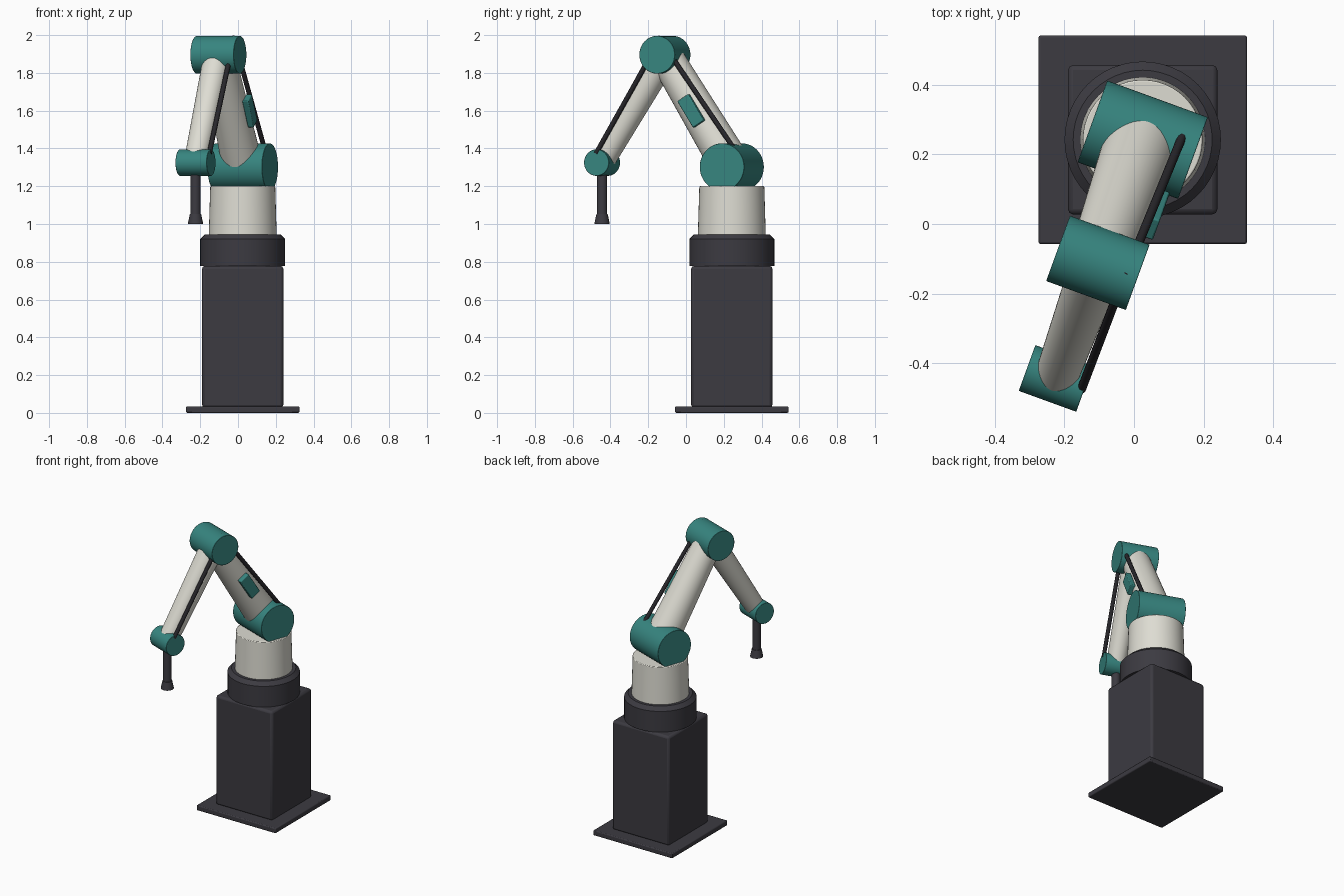
import bpy, bmesh, math
from mathutils import Vector, Matrix

cube = bpy.data.objects.get("Cube")
if cube:
    bpy.data.objects.remove(cube, do_unlink=True)


def material(name, rgb):
    m = bpy.data.materials.new(name)
    m.use_nodes = True
    m.diffuse_color = (*rgb, 1)
    m.node_tree.nodes["Principled BSDF"].inputs["Base Color"].default_value = (*rgb, 1)
    return m


CHARCOAL = material("charcoal", (0.045, 0.043, 0.053))
BLACK = material("black rubber", (0.02, 0.019, 0.023))
IVORY = material("ivory", (0.73, 0.72, 0.65))
TEAL = material("teal", (0.038, 0.235, 0.215))

# Arm frame: the arm swings in a vertical plane turned about the base axis
BASE = Vector((0.025, 0.2425, 0))
TURN = math.radians(-20)
SIDE = Vector((math.cos(TURN), math.sin(TURN), 0))
REACH = Vector((math.sin(TURN), -math.cos(TURN), 0))
UP = Vector((0, 0, 1))


def arm_point(reach, z, side=0):
    return BASE + REACH * reach + SIDE * side + UP * z


def finish(name, bm, mat, bevel=0, segments=2):
    mesh = bpy.data.meshes.new(name)
    bmesh.ops.recalc_face_normals(bm, faces=bm.faces)
    bm.to_mesh(mesh)
    bm.free()
    ob = bpy.data.objects.new(name, mesh)
    bpy.context.collection.objects.link(ob)
    mesh.materials.append(mat)
    if bevel:
        mod = ob.modifiers.new("edge_bevel", 'BEVEL')
        mod.width, mod.segments = bevel, segments
        mod.limit_method = 'ANGLE'
    bpy.ops.object.select_all(action='DESELECT')
    ob.select_set(True)
    bpy.context.view_layer.objects.active = ob
    bpy.ops.object.shade_smooth_by_angle(angle=math.radians(35))
    return ob


def box(name, size, matrix, mat, bevel):
    bm = bmesh.new()
    bmesh.ops.create_cube(bm, size=1, matrix=matrix @ Matrix.Diagonal((*size, 1)))
    return finish(name, bm, mat, bevel)


def tube(name, a, b, r1, r2, mat, bevel=0, sides=48):
    axis = b - a
    matrix = Matrix.Translation((a + b) / 2) @ axis.to_track_quat('Z', 'Y').to_matrix().to_4x4()
    bm = bmesh.new()
    bmesh.ops.create_cone(bm, cap_ends=True, segments=sides, radius1=r1, radius2=r2,
                          depth=axis.length, matrix=matrix)
    return finish(name, bm, mat, bevel)


def upright(name, centre, z1, z2, r1, r2, mat, bevel=0):
    return tube(name, centre + UP * z1, centre + UP * z2, r1, r2, mat, bevel)


# Floor plate and pedestal
box("floor_plate", (0.6, 0.6, 0.035), Matrix.Translation(BASE + UP * 0.0175), CHARCOAL, 0.006)
box("pedestal", (0.43, 0.43, 0.75), Matrix.Translation(BASE + UP * 0.403), CHARCOAL, 0.015)

# Turntable collar with chamfered rim, and rotating post
upright("collar", BASE, 0.778, 0.92, 0.225, 0.225, CHARCOAL)
upright("collar_rim", BASE, 0.92, 0.945, 0.225, 0.2, CHARCOAL)
upright("post", BASE, 0.93, 1.2, 0.18, 0.172, IVORY, 0.004)

# Joint barrels, each as (reach, height, radius, length)
joints = {
    "shoulder": (0, 1.302, 0.125, 0.308),
    "elbow": (0.377, 1.896, 0.1, 0.244),
    "wrist": (0.731, 1.325, 0.07, 0.176),
}
for name, (reach, z, r, length) in joints.items():
    tube(name + "_joint", arm_point(reach, z, -length / 2), arm_point(reach, z, length / 2),
         r, r, TEAL, 0.002, 64)

# Tapered arm links between the joint centres
shoulder, elbow, wrist = [arm_point(j[0], j[1]) for j in joints.values()]
tube("upper_arm", shoulder, elbow, 0.108, 0.088, IVORY)
tube("forearm", elbow, wrist, 0.077, 0.062, IVORY)

# Cover plate on the side of the upper arm
along = (elbow - shoulder).normalized()
frame = Matrix((SIDE, along.cross(SIDE), along)).transposed().to_4x4()
box("side_cover", (0.034, 0.072, 0.165),
    Matrix.Translation((shoulder + elbow) / 2 + SIDE * 0.109) @ frame, TEAL, 0.005)

# Cable running from the shoulder over the elbow to the wrist
cable = bpy.data.curves.new("cable", 'CURVE')
cable.dimensions = '3D'
cable.bevel_depth = 0.013
cable.bevel_resolution = 3
cable.use_fill_caps = True
path = [arm_point(-0.05, 1.4, 0.104), arm_point(0.36, 1.96, 0.088),
        arm_point(0.377, 1.986, 0.086), arm_point(0.39, 1.95, 0.085),
        arm_point(0.735, 1.375, 0.08)]
spline = cable.splines.new('POLY')
spline.points.add(len(path) - 1)
for point, co in zip(spline.points, path):
    point.co = (*co, 1)
cable.materials.append(BLACK)
bpy.context.collection.objects.link(bpy.data.objects.new("cable", cable))

# Tool hanging from the wrist
tool = arm_point(0.731, 0)
upright("tool_shaft", tool, 1.04, 1.3, 0.027, 0.027, CHARCOAL)
upright("tool_tip", tool, 1.0, 1.052, 0.041, 0.03, CHARCOAL)
